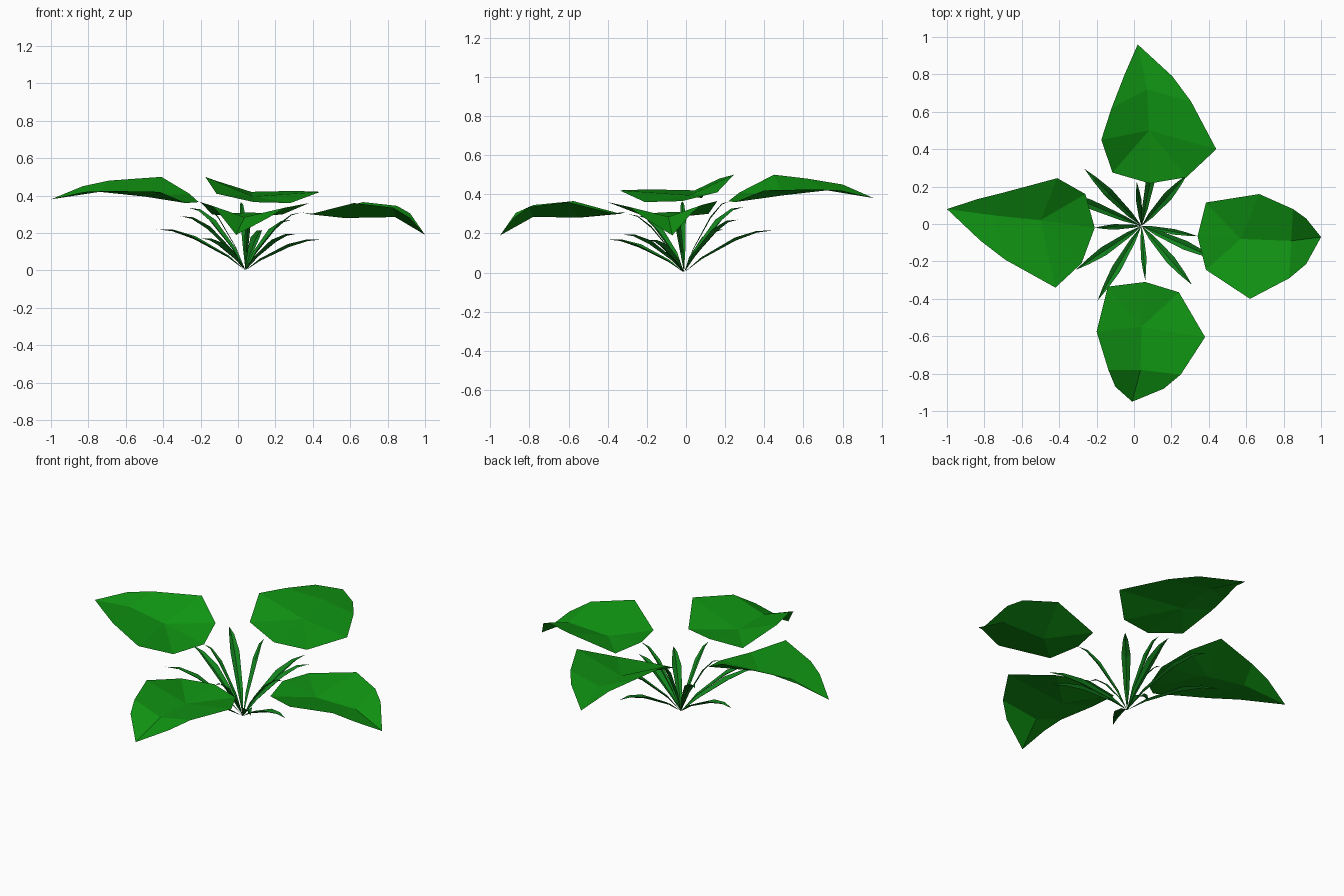
import bpy
import bmesh
from mathutils import Vector

cube = bpy.data.objects.get("Cube")
if cube:
    bpy.data.objects.remove(cube, do_unlink=True)


def make_material(name, color):
    mat = bpy.data.materials.new(name)
    mat.use_nodes = True
    mat.diffuse_color = color
    bsdf = next(n for n in mat.node_tree.nodes if n.type == "BSDF_PRINCIPLED")
    bsdf.inputs["Base Color"].default_value = color
    bsdf.inputs["Roughness"].default_value = 0.8
    return mat


leaf_green = make_material("leaf green", (0.005, 0.29, 0.006, 1))
grass_green = make_material("grass green", (0.006, 0.22, 0.012, 1))


def make_object(name, points, faces, material):
    """Flat-shaded open surface whose faces all look upward."""
    bm = bmesh.new()
    verts = [bm.verts.new(p) for p in points]
    for face in faces:
        bm.faces.new([verts[i] for i in face])
    bm.normal_update()
    bmesh.ops.reverse_faces(bm, faces=[f for f in bm.faces if f.normal.z < 0])
    mesh = bpy.data.meshes.new(name)
    bm.to_mesh(mesh)
    bm.free()
    mesh.materials.append(material)
    obj = bpy.data.objects.new(name, mesh)
    bpy.context.collection.objects.link(obj)
    return obj


def broad_leaf(name, midrib, side_a, side_b, heights):
    """Leaf folded along its midrib; each side runs from base to tip."""
    points = [(x, y, z) for (x, y), z in zip(midrib + side_a + side_b, heights)]
    base, inner, outer, tip = range(4)
    faces = []
    for start in (4, 8):
        a, b, c, d = range(start, start + 4)
        faces += [(base, a, inner), (inner, a, b),
                  (inner, b, c, outer), (outer, c, d, tip)]
    make_object(name, points, faces, leaf_green)


# Broad leaves: two high ones tilt sideways, two low ones droop at the tip
high = (.365, .395, .42, .38, .41, .5, .48, .45, .36, .42, .425, .42)
low = (.31, .28, .285, .19, .3, .365, .345, .305, .3, .36, .335, .28)

broad_leaf("right_leaf",
           [(-.21, -.02), (-.5, .02), (-.74, .045), (-1, .08)],
           [(-.26, .16), (-.41, .245), (-.69, .17), (-.83, .135)],
           [(-.28, -.21), (-.42, -.34), (-.69, -.19), (-.82, -.09)], high)
broad_leaf("back_leaf",
           [(.085, .217), (.08, .5), (.07, .72), (.02, .96)],
           [(-.115, .275), (-.175, .45), (-.12, .62), (-.05, .8)],
           [(.28, .25), (.44, .4), (.305, .655), (.205, .79)], high)
broad_leaf("left_leaf",
           [(.34, -.065), (.57, -.08), (.84, -.09), (1, -.07)],
           [(.385, .115), (.67, .16), (.85, .08), (.92, .03)],
           [(.385, -.245), (.62, -.4), (.83, -.29), (.92, -.215)], low)
broad_leaf("front_leaf",
           [(.06, -.31), (.04, -.55), (.035, -.78), (-.01, -.95)],
           [(-.14, -.335), (-.2, -.575), (-.137, -.78), (-.1, -.87)],
           [(.24, -.365), (.38, -.605), (.25, -.805), (.16, -.88)], low)

ROOT = Vector((.04, -.01, 0))


def blade(name, tip, width):
    """Arching blade with a V-shaped section, tapered at both ends."""
    tip = Vector(tip)
    reach = tip - ROOT
    side = Vector((-reach.y, reach.x, 0)).normalized()
    points = [ROOT]
    # Stations: share of reach, share of height, share of width
    for along, rise, wide in ((.2, .32, .6), (.58, .76, 1), (.82, .95, .55)):
        mid = ROOT + Vector((reach.x * along, reach.y * along, reach.z * rise))
        edge = side * width * wide / 2
        lift = Vector((0, 0, width * wide * .3))
        points += [mid + edge + lift, mid, mid - edge + lift]
    points.append(tip)
    last = len(points) - 1
    faces = [(0, 1, 2), (0, 2, 3),
             (last, last - 3, last - 2), (last, last - 2, last - 1)]
    for row in (1, 4):
        for i in (row, row + 1):
            faces.append((i, i + 1, i + 4, i + 3))
    make_object(name, points, faces, grass_green)


# Grass blades around the root
blade_tips = [(-.265, .295, .335), (.285, .265, .27), (.13, .445, .215),
              (-.435, .19, .22), (-.31, -.245, .29), (-.195, -.41, .17),
              (.31, -.325, .195), (.445, -.19, .165)]
for number, tip in enumerate(blade_tips, 1):
    blade(f"grass_blade_{number}", tip, .05)

# Thin stems reaching to the broad leaves
stem_tips = {"right": (-.21, -.02, .365), "back": (.015, .225, .365),
             "left": (.34, -.065, .31), "front": (.06, -.3, .3)}
for where, tip in stem_tips.items():
    blade(f"{where}_stem", tip, .03)
